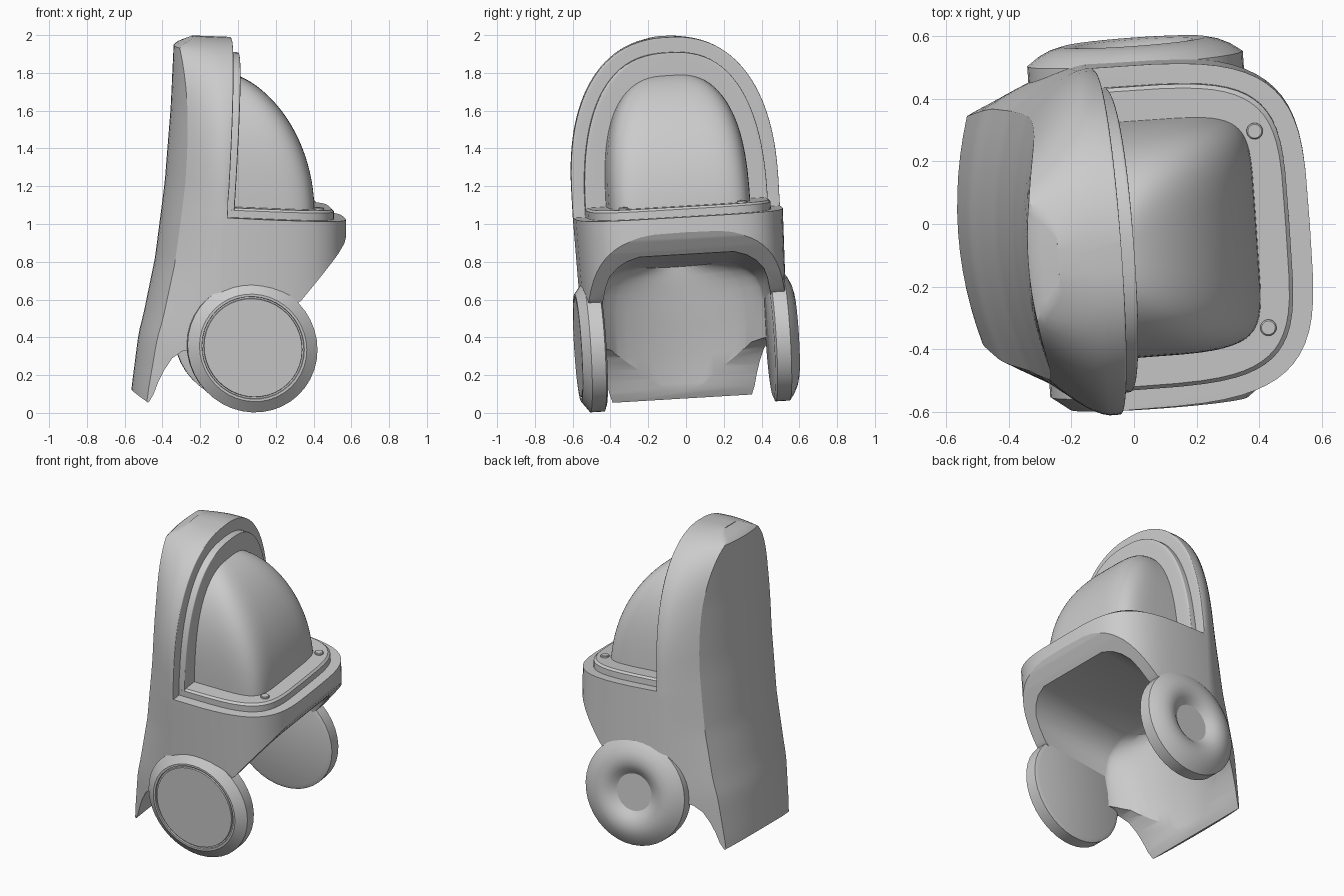
import bpy, bmesh, math
from mathutils import Matrix, Vector

if "Cube" in bpy.data.objects:
    bpy.data.objects.remove(bpy.data.objects["Cube"])

grey = bpy.data.materials.new("plain grey")
grey.use_nodes = True
grey.diffuse_color = (0.6, 0.6, 0.6, 1)
grey.node_tree.nodes["Principled BSDF"].inputs["Base Color"].default_value = (0.6, 0.6, 0.6, 1)

# Whole cart leans a little: yaw, roll and a slight nose-down shear
PIVOT = Vector((0.04, 0, 0.38))
SHEAR = Matrix.Identity(4)
SHEAR[2][0] = -0.04
POSE = (Matrix.Translation(PIVOT) @ Matrix.Rotation(math.radians(4), 4, 'Z')
        @ Matrix.Rotation(math.radians(3.4), 4, 'X') @ Matrix.Translation(-PIVOT) @ SHEAR)


def lerp(table, z):
    """Piecewise linear lookup."""
    for (a, u), (b, v) in zip(table, table[1:]):
        if z <= b:
            return u + (v - u) * max(0, z - a) / (b - a)
    return table[-1][1]


def make(name, bm):
    bmesh.ops.recalc_face_normals(bm, faces=bm.faces)
    mesh = bpy.data.meshes.new(name)
    bm.to_mesh(mesh)
    bm.free()
    mesh.materials.append(grey)
    ob = bpy.data.objects.new(name, mesh)
    bpy.context.collection.objects.link(ob)
    return ob


def loft(name, rings):
    """Skin closed rings of equal length and cap both ends."""
    bm = bmesh.new()
    rows = [[bm.verts.new(p) for p in r] for r in rings]
    n = len(rows[0])
    for a, b in zip(rows, rows[1:]):
        for i in range(n):
            j = (i + 1) % n
            bm.faces.new((a[i], a[j], b[j], b[i]))
    bm.faces.new(rows[0])
    bm.faces.new(rows[-1])
    return make(name, bm)


def ring(z, xb, xm, xf, w, p, d=0.0, n=4.0):
    """Symmetric plan: bowed back panel, bulging side, rounded front."""
    half = [(xb + d * (i / 6) ** 2, p * i / 6) for i in range(7)]
    for i in range(1, 9):
        t = i / 8
        half.append((xb + d + (xm - xb - d) * t, p + (w - p) * (1 - (1 - t) ** 1.5)))
    for i in range(1, 17):
        a = math.pi / 2 * (1 - i / 16)
        half.append((xm + (xf - xm) * max(0, math.cos(a)) ** (2 / n),
                     w * max(0, math.sin(a)) ** (2 / n)))
    half[-1] = (xf, 0)
    return [(x, y, z) for x, y in half] + [(x, -y, z) for x, y in half[-2:0:-1]]


def arch(w, n, t):
    return w * (1 - t ** n) ** (1 / n)


# Shell: tub below, arched hood above
BACK = [(0, -.57), (.12, -.56), (.4, -.525), (.5, -.5), (.8, -.44), (1.2, -.39),
        (1.6, -.36), (1.94, -.345), (1.985, -.25)]
WIDTH = [(0, .5), (.35, .53), (.65, .54), (1.06, .55)]
PANEL = [(0, .36), (.5, .41), (1, .42)]


def shell_ring(z, w, xf, n):
    p = lerp(PANEL, z) * w / lerp(WIDTH, z)
    return ring(z, lerp(BACK, z), -.12, xf, w, p, .075 * (p / .42) ** 2, n)


rings = [shell_ring(1.06 * i / 20, lerp(WIDTH, 1.06 * i / 20), .56, 4) for i in range(21)]
rings.append(shell_ring(1.062, .55, -.095, 30))
for i in range(1, 29):
    t = math.sin(math.pi / 2 * i / 29)
    z = 1.18 + .81 * t
    if i < 3:
        rings.append(shell_ring(1.062 + .04 * i, .55, -.093, 30))
    rings.append(shell_ring(z, arch(.55, 2.35, t), -.095 + .05 * (z - 1.06) / .94, 30))
rings[22:] = sorted(rings[22:], key=lambda r: r[0][2])
body = loft("shell", rings)

# Slanted underside cut
under = [(-.7, .2), (-.54, .08), (-.5, .055), (-.475, .1), (-.45, .17), (-.42, .235), (-.38, .3),
         (-.33, .34), (-.26, .36), (-.1, .38), (.1, .46), (.3, .64), (.5, .885), (.54, .94),
         (.57, 1), (.9, 1.03), (.9, -.3), (-.7, -.3)]
cut = loft("underside_cutter", [[(x, y, z) for x, z in under] for y in (-1, 1)])

# Hollow between the wheels
cavity = []
for z, w in [(-.2, .45), (.1, .45), (.25, .45), (.4, .45), (.55, .45), (.65, .445), (.72, .43),
             (.77, .41), (.81, .37), (.84, .32), (.86, .25)]:
    r = ring(z, lerp(BACK, z) + .07, -.2, .9, w, w * .75, .08, 30)
    cavity.append([(x, y, zz + .12 * (x - .48)) for x, y, zz in r])
hollow = loft("hollow_cutter", cavity)

bpy.context.view_layer.objects.active = body
for tool in (cut, hollow):
    mod = body.modifiers.new("cut", 'BOOLEAN')
    mod.operation = 'DIFFERENCE'
    mod.solver = 'EXACT'
    mod.object = tool
    bpy.ops.object.modifier_apply(modifier=mod.name)
    bpy.data.objects.remove(tool)
parts = [body]

# Inner arch frame standing proud of the hood
rings = []
for i in range(25):
    t = math.sin(math.pi / 2 * i / 24.5)
    z = 1.08 + .83 * t
    w = arch(.485, 2.5, t)
    rings.append(ring(z, -.15, -.1, -.055 + .05 * (z - 1.08) / .83, w, w * .98, 0, 30))
parts.append(loft("arch_frame", rings))

# Raised step around the canopy
parts.append(loft("canopy_step", [ring(z, -.15, -.1, .495 - c, .485 - c, .47 - c, 0, 4.5)
                                  for z, c in ((.98, 0), (1.1, 0), (1.112, .012))]))

# Domed canopy
rings = []
for i in range(25):
    s = math.sin(math.pi / 2 * i / 24.5)
    w = .375 * (1 - s ** 3) ** .4
    rings.append(ring(1.08 + .715 * s, -.12, -.06, -.05 + .44 * (1 - s ** 2.1) ** .62,
                      w, w * .99, 0, 6.5 - 3 * s))
parts.append(loft("canopy", rings))


def lathe(name, profile, place, steps=40):
    """Turn (radius, height) points round the local z axis."""
    rows = [[(r * math.cos(k * math.tau / steps), r * math.sin(k * math.tau / steps), h)
             for k in range(steps)] for r, h in profile]
    ob = loft(name, rows)
    ob.data.transform(place)
    return ob


# Wheels: flat capped disc on one side, rounded tyre with dished hub on the other
rim = [(.32, -.065), (.345, -.055), (.345, .02)]
disc = rim + [(.285, .065), (.272, .065), (.27, .055), (.262, .055), (.26, .065)]
tyre = rim + [(.31, .045), (.27, .064), (.23, .074), (.19, .07), (.16, .058), (.135, .04),
              (.12, .03), (.11, .03)]
for name, side, profile in (("right_wheel", -1, disc), ("left_wheel", 1, tyre)):
    place = (Matrix.Translation((.04, side * .51, .38))
             @ Matrix.Rotation(-side * math.pi / 2, 4, 'X'))
    parts.append(lathe(name, profile, place))

# Step buttons
for name, side in (("right_button", -1), ("left_button", 1)):
    parts.append(lathe(name, [(.026, 0), (.026, .02), (.022, .024)],
                       Matrix.Translation((.405, side * .315, 1.1)), 20))

for ob in parts:
    ob.data.transform(POSE)
    bpy.ops.object.select_all(action='DESELECT')
    ob.select_set(True)
    bpy.context.view_layer.objects.active = ob
    bpy.ops.object.shade_smooth_by_angle(angle=math.radians(25))
